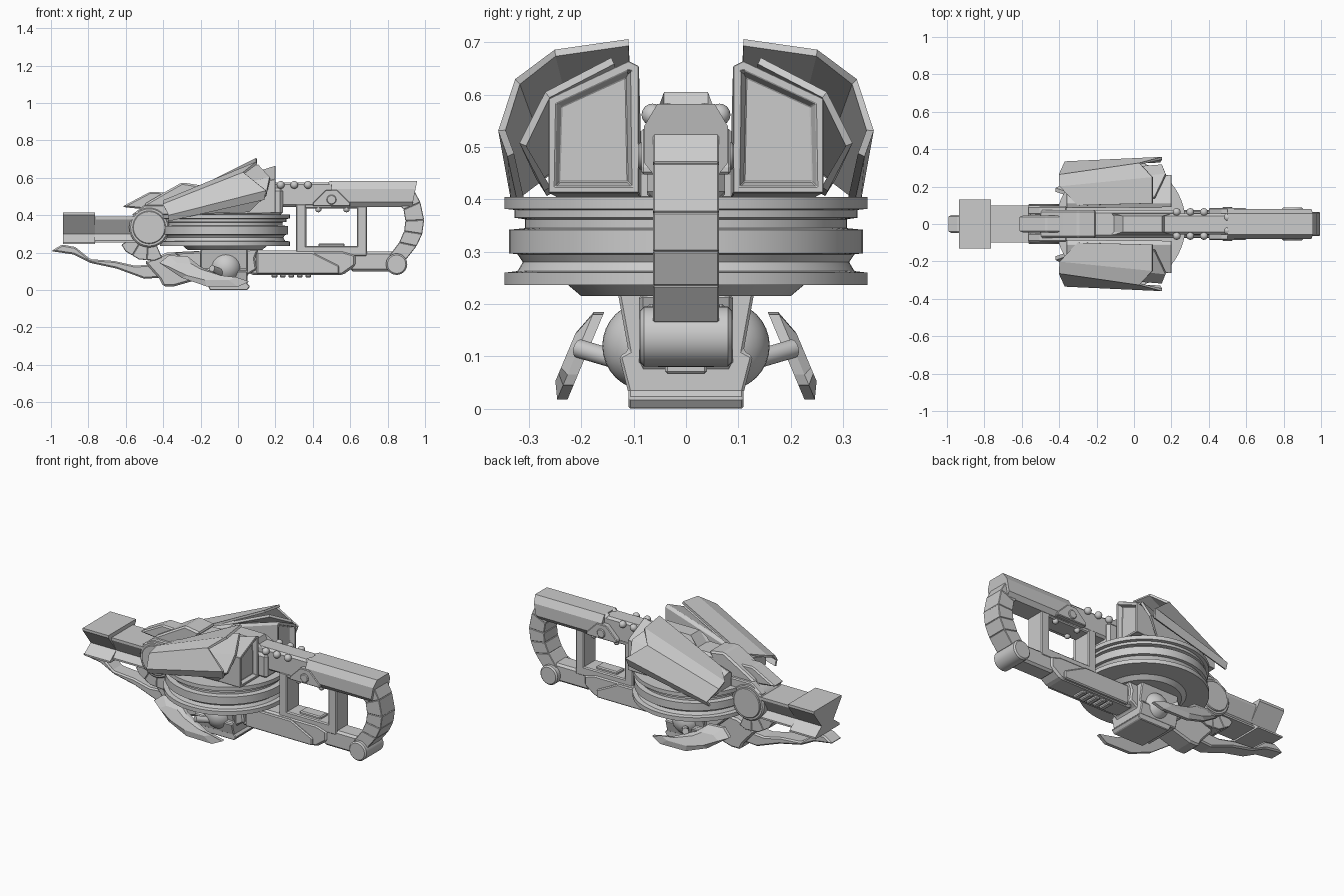
import bpy, bmesh, math
from mathutils import Vector

if "Cube" in bpy.data.objects:
    bpy.data.objects.remove(bpy.data.objects["Cube"])


def smooth_shade(ob):
    bpy.context.view_layer.objects.active = ob
    ob.select_set(True)
    bpy.ops.object.shade_smooth_by_angle(angle=math.radians(35))
    ob.select_set(False)
    return ob


def finish(name, bm, bevel=0.0):
    bmesh.ops.remove_doubles(bm, verts=bm.verts, dist=1e-5)
    bmesh.ops.recalc_face_normals(bm, faces=bm.faces)
    me = bpy.data.meshes.new(name)
    bm.to_mesh(me)
    bm.free()
    ob = bpy.data.objects.new(name, me)
    bpy.context.collection.objects.link(ob)
    if bevel:
        m = ob.modifiers.new("bevel", 'BEVEL')
        m.width, m.segments, m.limit_method = bevel, 1, 'ANGLE'
    return ob


def loft(name, rings, closed=True, bevel=0.0, inset_end=False):
    """Skin matching rings of points; closed rings get end caps."""
    bm = bmesh.new()
    vs = [[bm.verts.new(p) for p in r] for r in rings]
    n = len(rings[0])
    for a, b in zip(vs, vs[1:]):
        for i in range(n if closed else n - 1):
            j = (i + 1) % n
            bm.faces.new((a[i], a[j], b[j], b[i]))
    if closed:
        bm.faces.new(vs[0])
        end = bm.faces.new(vs[-1])
        bmesh.ops.recalc_face_normals(bm, faces=bm.faces)
        if inset_end:
            bmesh.ops.inset_region(bm, faces=[end], thickness=0.018, depth=0.0)
            bmesh.ops.inset_region(bm, faces=[end], thickness=0.012, depth=-0.025)
    return finish(name, bm, bevel)


def side(name, pts, y0, y1, bevel=0.0):
    """Side (x, z) profile extruded across y."""
    return loft(name, [[(x, y, z) for x, z in pts] for y in (y0, y1)], bevel=bevel)


def along(name, pts, x0, x1, bevel=0.0):
    """Half (y, z) section mirrored and extruded along x."""
    full = pts + [(-y, z) for y, z in reversed(pts)]
    return loft(name, [[(x, y, z) for y, z in full] for x in (x0, x1)], bevel=bevel)


def box(name, x0, x1, hw, z0, z1, bevel=0.006):
    return side(name, [(x0, z0), (x1, z0), (x1, z1), (x0, z1)], -hw, hw, bevel)


def rod(name, a, b, r, seg=32, bevel=0.0):
    a, b = Vector(a), Vector(b)
    q = (b - a).to_track_quat('Z', 'Y')
    ring = [q @ Vector((r * math.cos(t), r * math.sin(t), 0))
            for t in (2 * math.pi * i / seg for i in range(seg))]
    return smooth_shade(loft(name, [[c + p for p in ring] for c in (a, b)], bevel=bevel))


def ball(name, c, r, seg=24):
    bm = bmesh.new()
    bmesh.ops.create_uvsphere(bm, u_segments=seg, v_segments=seg // 2, radius=r)
    bmesh.ops.translate(bm, verts=bm.verts, vec=c)
    return smooth_shade(finish(name, bm))


def plate(name, rings, thick):
    m = loft(name, rings, closed=False).modifiers.new("thickness", 'SOLIDIFY')
    m.thickness, m.offset = thick, 0


# Grooved drum, turned about a vertical axis
prof = [(0, .215), (.2, .215), (.225, .236), (.347, .236), (.347, .26), (.322, .263), (.312, .28),
        (.322, .295), (.338, .297), (.338, .342), (.308, .345), (.308, .362), (.328, .365),
        (.328, .38), (.347, .382), (.347, .405), (0, .405)]
bm = bmesh.new()
pv = [bm.verts.new((r, 0, z)) for r, z in prof]
pe = [bm.edges.new(e) for e in zip(pv, pv[1:])]
bmesh.ops.spin(bm, geom=pv + pe, cent=(0, 0, 0), axis=(0, 0, 1), angle=2 * math.pi, steps=64)
bmesh.ops.translate(bm, verts=bm.verts, vec=(-.07, 0, 0))
smooth_shade(finish("drum", bm))

# Upper rail, stock and central spine
box("upper_spine", -.36, .24, .075, .40, .545, .015)
box("upper_rail", .15, .53, .055, .445, .575, .012)
stock = [(.06, .445), (.08, .47), (.08, .54), (.055, .582)]
sec = stock + [(-y, z) for y, z in reversed(stock)]
loft("stock_beam", [[(.5, y, z) for y, z in sec],
                    [(.93 + .2 * (z - .445), y, z) for y, z in sec]])
loft("spine_ridge", [[(x, s * w, z) for x, z in pts] for s, w, pts in (
    (-1, .055, [(-.13, .53), (.2, .53), (.2, .57), (-.1, .57)]),
    (-1, .042, [(-.12, .53), (.18, .53), (.15, .605), (-.06, .605)]),
    (1, .042, [(-.12, .53), (.18, .53), (.15, .605), (-.06, .605)]),
    (1, .055, [(-.13, .53), (.2, .53), (.2, .57), (-.1, .57)]))])

# Frame around the opening, and the lower rail
box("frame_post_front", .31, .365, .058, .18, .46)
box("frame_post_rear", .635, .69, .058, .18, .46)
box("frame_top", .33, .67, .055, .435, .46)
box("frame_base", .33, .67, .058, .18, .235)
box("frame_sill", .43, .57, .035, .22, .25)
side("lower_rail", [(.0, .21), (.56, .21), (.63, .19), (.63, .13), (.56, .08), (.08, .08), (.0, .12)],
     -.065, .065, .012)
box("lower_rail_end", .6, .84, .055, .1, .205, .012)
side("lower_rail_cheek", [(.1, .2), (.4, .2), (.54, .13), (.54, .085), (.1, .085)], -.075, .075, .006)
for i in range(5):
    box("rail_tooth_%d" % i, .18 + i * .045, .21 + i * .045, .04, .066, .09, .005)
rod("end_roller", (.848, -.088, .138), (.848, .088, .138), .057, bevel=.008)

# Segmented curved hand grip
outer = [(.94, .535), (.975, .47), (.995, .375), (.985, .3), (.955, .235), (.9, .165)]
inner = [(.855, .465), (.885, .43), (.895, .37), (.888, .315), (.862, .255), (.81, .185)]
for i in range(5):
    side("grip_segment_%d" % i, [outer[i], outer[i + 1], inner[i + 1], inner[i]], -.063, .063, .003)


# Barrel and muzzle with V grooves down both sides
def trough(w, b, z0, z1):
    return [(b, z0), (b, z0 + .01), (.055, .3), (w, z1 - .015), (w, z1)]


along("barrel", trough(.1, .085, .255, .392), -.8, -.42)
along("muzzle", trough(.13, .115, .245, .415), -.935, -.765)
rod("pivot_hub", (-.475, -.1, .335), (-.475, .1, .335), .107, 40, .008)
rod("pivot_cap", (-.475, -.108, .335), (-.475, .108, .335), .088, 40, .004)

# Stepped cowl above the barrel
side("front_cowl", [(-.62, .445), (-.58, .44), (-.38, .42), (-.36, .52), (-.47, .525)], -.045, .045, .008)
side("cowl_wrap", [(-.5, .41), (-.3, .4), (-.2, .56), (-.3, .575), (-.38, .53), (-.5, .46)], -.075, .075, .01)

# Curved neck below the hub
for i in range(3):
    a, b = (math.radians(212 + 27 * (i + k)) for k in (0, 1))
    pts = [(-.475 + r * math.cos(t), .335 + r * math.sin(t))
           for r, t in ((.09, a), (.175, a), (.18, (a + b) / 2), (.175, b), (.09, b))]
    side("neck_segment_%d" % i, pts, -.075, .075, .003)

# Forward blade under the barrel
side("lower_blade", [(-1, .208), (-.94, .243), (-.87, .23), (-.79, .165), (-.66, .155), (-.55, .13),
                     (-.42, .14), (-.36, .1), (-.36, .07), (-.5, .06), (-.65, .115), (-.79, .145),
                     (-.88, .19)], -.048, .048, .008)
side("blade_mount", [(-.5, .15), (-.38, .2), (-.2, .21), (-.2, .06), (-.34, .02), (-.4, .02), (-.42, .06)],
     -.065, .065, .01)

# Lower body under the drum, narrower at the foot
along("lower_body", [(.11, .03), (.128, .1), (.11, .11), (.13, .22)], -.2, .05, .005)
side("body_foot", [(-.17, .04), (-.15, 0), (.05, 0), (.065, .02), (.04, .045)], -.11, .11, .004)
side("body_fairing", [(-.34, .2), (.11, .22), (.09, .17), (.1, .11), (.05, .08), (.03, .03), (-.15, .03)],
     -.09, .09, .008)

# Parts mirrored on both sides
for s, tag in ((1, "left"), (-1, "right")):
    def M(pts):
        return [(x, s * y, z) for x, y, z in pts]

    # Outer armour shell
    plate("armour_shell_" + tag, [
        M([(-.3, .1, .5), (-.395, .2, .475), (-.4, .26, .455), (-.37, .328, .4), (-.375, .31, .37)]),
        M([(.1, .11, .7), (.1, .25, .68), (.03, .322, .625), (.15, .352, .532), (.14, .335, .485)])], .014)
    # Inner armour leaf
    plate("armour_leaf_" + tag, [
        M([(-.25, .1, .52), (-.25, .22, .49), (-.25, .28, .44), (-.25, .26, .41)]),
        M([(.11, .14, .665), (.17, .265, .6), (.15, .312, .505), (.06, .265, .42)])], .014)
    # Vent box with recessed end
    loft("vent_box_" + tag, [
        M([(-.36, .085, .4), (-.36, .24, .4), (-.36, .24, .46), (-.36, .11, .49), (-.36, .085, .48)]),
        M([(.2, .09, .412), (.2, .263, .412), (.2, .263, .593), (.2, .11, .665), (.2, .09, .655)])],
        bevel=.005, inset_end=True)
    # Ball joint, strut and bulged crescent fin
    ball("ball_joint_" + tag, (-.065, s * .075, .12), .085, 32)
    rod("fin_strut_" + tag, (-.08, s * .12, .09), (-.14, s * .205, .115), .018, 16)
    fin = [(-.42, .145), (-.37, .185), (-.27, .18), (-.2, .125), (-.06, .065), (.06, .045),
           (.0, .018), (-.17, .02), (-.3, .065)]
    core = [(-.2 + (x + .2) * .75, .095 + (z - .095) * .55) for x, z in fin]
    loft("crescent_fin_" + tag, [
        M([(x, .162 + (.19 - z) * .42 + d, z) for x, z in pts])
        for pts, d in ((fin, -.008), (fin, .012), (core, .03))])
    # Rail studs, knobs and trigger plate
    for i in range(3):
        ball("rail_stud_%s_%d" % (tag, i), (.228 + .073 * i, s * .064, .562), .021, 16)
    side("trigger_plate_" + tag, [(.4, .448), (.6, .448), (.6, .465), (.53, .535), (.47, .535), (.4, .465)],
         s * .04, s * .085, .004)
    rod("trigger_pin_" + tag, (.5, s * .07, .483), (.5, s * .092, .483), .026, 20, .004)
    for i, x in enumerate((.43, .58)):
        ball("frame_bolt_%s_%d" % (tag, i), (x, s * .04, .412 + .02), .017, 12)
    ball("top_knob_" + tag, (.5, s * .035, .562), .022, 16)
    side("cowl_rib_" + tag, [(-.57, .4), (-.36, .4), (-.36, .455), (-.5, .455)], s * .05, s * .095, .006)
